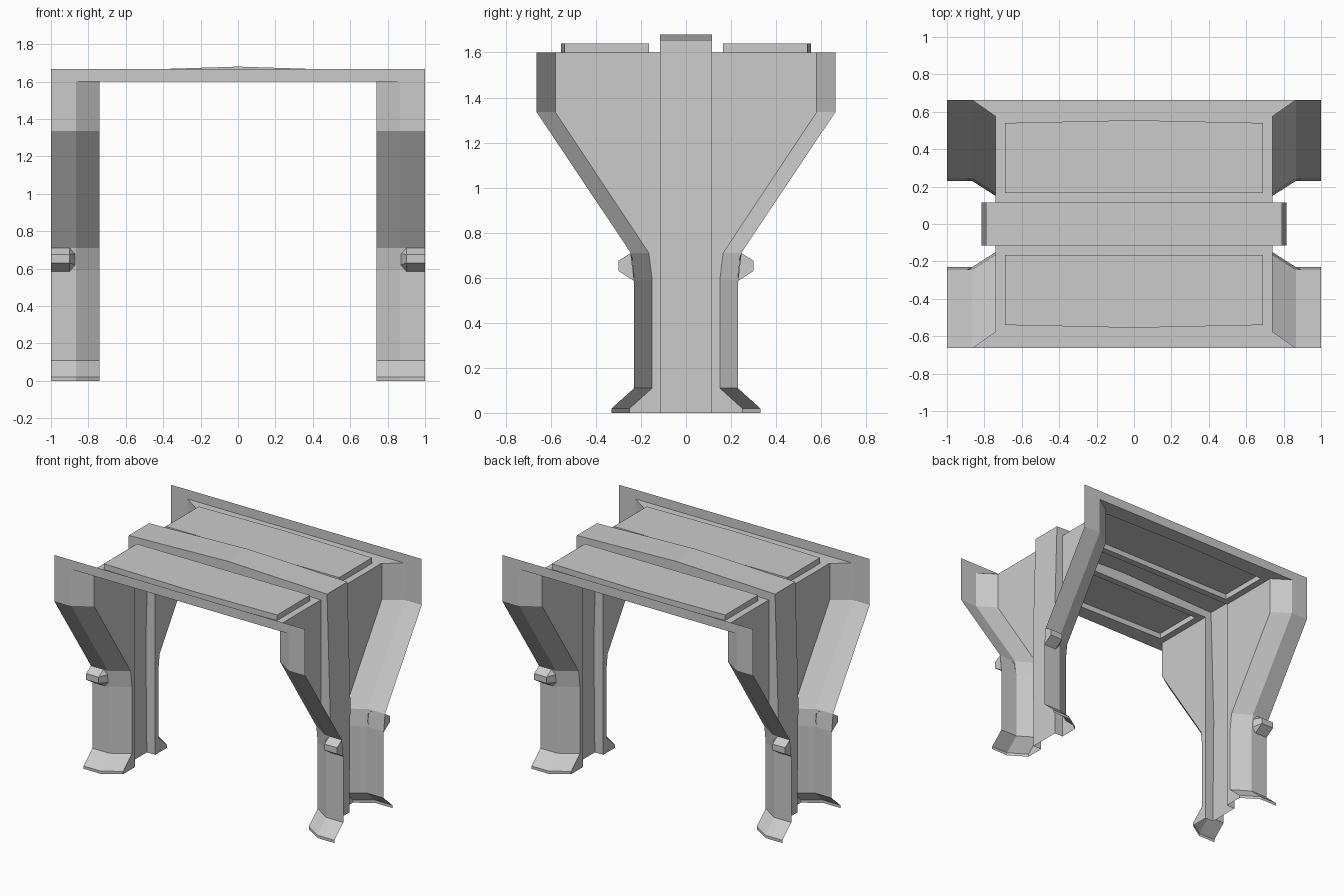
import bpy, bmesh

if "Cube" in bpy.data.objects:
    bpy.data.objects.remove(bpy.data.objects["Cube"])


def make(name, verts, faces, mx=False, my=False):
    """Thin-sheet mesh object, optionally mirrored across x and/or y."""
    bm = bmesh.new()
    vs = [bm.verts.new(v) for v in verts]
    for f in faces:
        bm.faces.new([vs[i] for i in f])
    bmesh.ops.recalc_face_normals(bm, faces=bm.faces)
    me = bpy.data.meshes.new(name)
    bm.to_mesh(me)
    bm.free()
    ob = bpy.data.objects.new(name, me)
    bpy.context.collection.objects.link(ob)
    if mx or my:
        m = ob.modifiers.new("mirror", 'MIRROR')
        m.use_axis = (mx, my, False)
        m.use_mirror_merge = False
    return ob


def loft(name, rows, mx=False, my=False):
    """Skin a grid of equally long point rows."""
    n = len(rows[0])
    verts = [p for r in rows for p in r]
    faces = [(i * n + j, i * n + j + 1, (i + 1) * n + j + 1, (i + 1) * n + j)
             for i in range(len(rows) - 1) for j in range(n - 1)]
    return make(name, verts, faces, mx, my)


RIB, WEB, ROOF = 0.115, 0.74, 1.6

# Legs: web, chamfer and flange, following a flared outline (z, web y, flange y)
outline = [(0, .25, .33), (.02, .25, .33), (.11, .15, .23), (.59, .15, .23),
           (.71, .165, .245), (1.335, .58, .663), (ROOF, .58, .663)]
loft("leg_wall",
     [[(WEB, RIB, z), (WEB, a, z), (.865, b, z), (1, b, z)] for z, a, b in outline],
     True, True)

# Upright lip along the front and back roof edges
loft("roof_lip", [[(x, .663, z) for x in (-1, -.865, .865, 1)] for z in (ROOF, 1.667)],
     my=True)

# Roof sheet around the raised panel opening
outer = [(-WEB, RIB), (WEB, RIB), (WEB, .58), (.865, .663), (0, .663),
         (-.865, .663), (-WEB, .58)]
hole = [(-.69, .165), (.69, .165), (.69, .54), (0, .555), (-.69, .54)]
make("roof_sheet", [(x, y, ROOF) for x, y in outer + hole],
     [(0, 1, 8, 7), (1, 2, 9, 8), (2, 3, 9), (3, 4, 10, 9),
      (4, 5, 11, 10), (5, 6, 11), (6, 0, 7, 11)], my=True)

# Raised roof panels, open underneath
make("roof_panel", [(x, y, z) for z in (ROOF, 1.64) for x, y in hole],
     [(i, (i + 1) % 5, (i + 1) % 5 + 5, i + 5) for i in range(5)] + [(5, 6, 7, 8, 9)],
     my=True)

# Central rib running up one leg, over the roof and down the other
half = [((WEB, 0), (.807, 0)), ((WEB, .8), (.815, .8)), ((WEB, ROOF), (.79, 1.655))]
arch = half + [((0, ROOF), (0, 1.68))]
arch += [((-a[0], a[1]), (-b[0], b[1])) for a, b in reversed(half)]
loft("central_rib", [[(a[0], -RIB, a[1]), (b[0], -RIB, b[1]),
                      (b[0], RIB, b[1]), (a[0], RIB, a[1])] for a, b in arch])

# Small faceted brackets on the leg flanges
base = [(1, .245, .71), (.9, .245, .71), (.87, .236, .68),
        (.87, .232, .62), (.9, .23, .585), (1, .23, .585)]
tip = [(1, .30, .675), (.9, .30, .675), (.9, .30, .63), (1, .30, .63)]
make("leg_bracket", base + tip,
     [(0, 1, 7, 6), (1, 2, 7), (2, 3, 8, 7), (3, 4, 8), (4, 5, 9, 8),
      (6, 7, 8, 9), (0, 6, 9, 5)], True, True)
